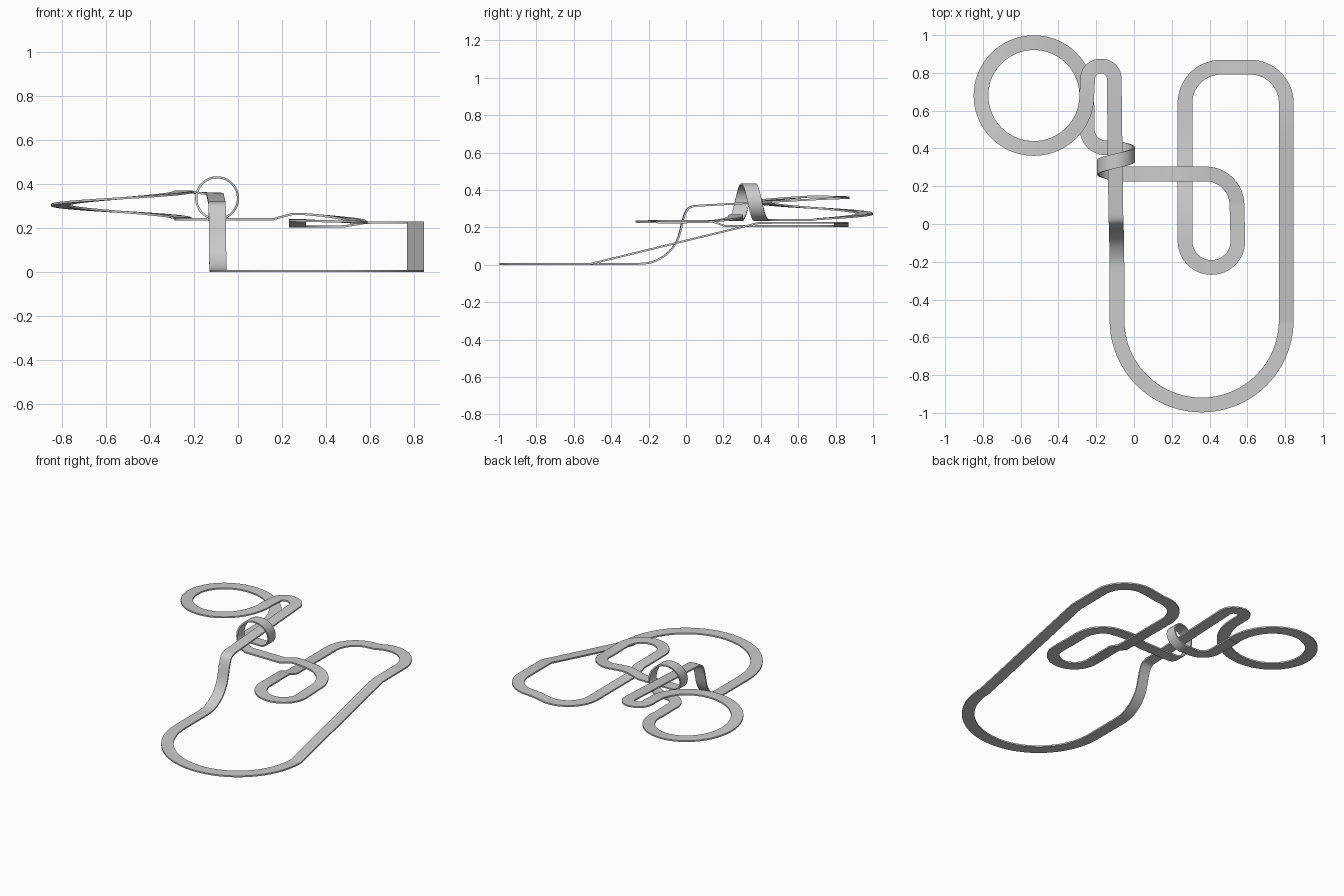
import bpy, bmesh
from math import sin, cos, pi, radians
from mathutils import Vector

if "Cube" in bpy.data.objects:
    bpy.data.objects.remove(bpy.data.objects["Cube"])

WIDTH, THICK = 0.078, 0.010
path = []                                    # (centre point, leftward side vector)


def add(p, side):
    p = Vector(p)
    if not path or (p - path[-1][0]).length > 1e-3:
        path.append((p, Vector(side).normalized()))


def line(*points):
    for p in points:
        d = Vector(p) - path[-1][0]
        add(p, (-d.y, d.x, 0))


def arc(cx, cy, r, a0, a1, z0, z1, n=24):
    s = -1 if a1 > a0 else 1
    for i in range(n + 1):
        t = i / n
        a = radians(a0 + (a1 - a0) * t)
        add((cx + r * cos(a), cy + r * sin(a), z0 + (z1 - z0) * t),
            (s * cos(a), s * sin(a), 0))


def spline(points, n=8):
    pts = [Vector(p) for p in points]
    for i in range(1, len(pts) - 2):
        a, b, c, d = pts[i - 1:i + 3]
        for k in range(1, n + 1):
            t = k / n
            line(0.5 * (2 * b + (c - a) * t + (2 * a - 5 * b + 4 * c - d) * t ** 2
                        + (3 * b - a - 3 * c + d) * t ** 3))


G = 0.005
# Ground-level half circle and long ramp
arc(0.358, -0.51, 0.448, 180, 360, G, G, 48)
line((0.806, 0.39, 0.224))
# Far end: two corners, descending to pass under the crossing
arc(0.616, 0.64, 0.19, 0, 90, 0.225, 0.225)
line((0.57, 0.83, 0.222), (0.49, 0.83, 0.208))
arc(0.46, 0.64, 0.19, 90, 180, 0.207, 0.207)
line((0.27, 0.21, 0.207), (0.27, 0.13, 0.235))
# Small U turn and crossing over the track
arc(0.41, -0.09, 0.14, 180, 360, 0.235, 0.226, 32)
arc(0.38, 0.10, 0.165, 0, 90, 0.228, 0.256)
line((0.29, 0.265, 0.264), (0.25, 0.265, 0.264), (0.21, 0.265, 0.254),
     (0.16, 0.265, 0.240), (-0.095, 0.265, 0.240))
# Vertical loop
for i in range(1, 65):
    t = 2 * pi * i / 64
    add((-0.095 - 0.095 * sin(t), 0.265 + 0.138 * i / 64, 0.335 - 0.095 * cos(t)),
        (0, -1, 0))
# Corner into the climbing full circle
arc(-0.148, 0.503, 0.10, 270, 180, 0.24, 0.24)
line((-0.25, 0.68, 0.24))
arc(-0.53, 0.68, 0.28, 0, 360, 0.242, 0.366, 72)
# Hairpin and the descent through the loop
arc(-0.18, 0.77, 0.065, 180, 90, 0.364, 0.36, 12)
arc(-0.17, 0.77, 0.065, 90, 0, 0.358, 0.354, 12)
line((-0.096, 0.05, 0.315))
# Steep drop back to the ground
spline([(-0.096, 0.10, 0.318), (-0.096, 0.05, 0.315), (-0.095, 0.012, 0.300),
        (-0.094, -0.012, 0.255), (-0.093, -0.045, 0.135), (-0.092, -0.10, 0.060),
        (-0.091, -0.18, 0.015), (-0.09, -0.26, G), (-0.09, -0.34, G)])

# Sweep a flat rectangle along the closed path
bm = bmesh.new()
rings = []
for i, (p, s) in enumerate(path):
    tangent = path[(i + 1) % len(path)][0] - path[i - 1][0]
    n = tangent.cross(s).normalized() * THICK / 2
    w = s * WIDTH / 2
    rings.append([bm.verts.new(p + v) for v in (w + n, -w + n, -w - n, w - n)])
for i, a in enumerate(rings):
    b = rings[(i + 1) % len(rings)]
    for j in range(4):
        k = (j + 1) % 4
        bm.faces.new((a[j], a[k], b[k], b[j]))
bmesh.ops.recalc_face_normals(bm, faces=bm.faces)
mesh = bpy.data.meshes.new("track")
bm.to_mesh(mesh)
bm.free()
track = bpy.data.objects.new("track", mesh)
bpy.context.collection.objects.link(track)
bpy.context.view_layer.objects.active = track
track.select_set(True)
bpy.ops.object.shade_smooth_by_angle(angle=radians(30))
